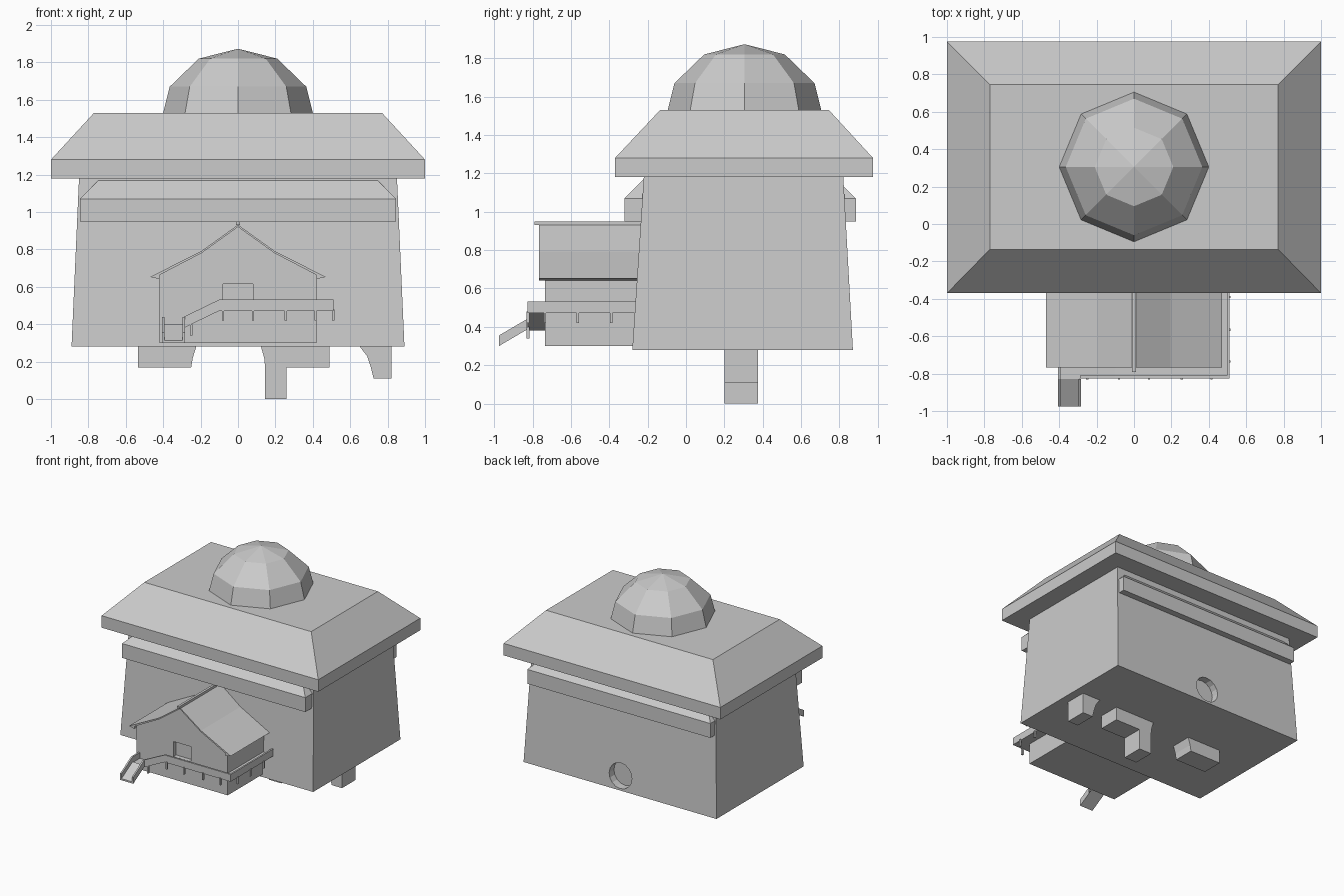
import bpy, math
from mathutils import Vector

if "Cube" in bpy.data.objects:
    bpy.data.objects.remove(bpy.data.objects["Cube"])


def mesh(name, verts, faces):
    me = bpy.data.meshes.new(name)
    me.from_pydata([tuple(v) for v in verts], [], faces)
    me.validate()
    ob = bpy.data.objects.new(name, me)
    bpy.context.collection.objects.link(ob)
    # consistent outward normals
    import bmesh
    bm = bmesh.new()
    bm.from_mesh(me)
    bmesh.ops.recalc_face_normals(bm, faces=bm.faces)
    bm.to_mesh(me)
    bm.free()
    return ob


def loft(name, rings):
    """Closed solid through equally sized rings of points."""
    n = len(rings[0])
    faces = [tuple(range(n)), tuple(range((len(rings) - 1) * n, len(rings) * n))]
    for r in range(len(rings) - 1):
        for i in range(n):
            j = (i + 1) % n
            faces.append((r * n + i, r * n + j, (r + 1) * n + j, (r + 1) * n + i))
    return mesh(name, [p for ring in rings for p in ring], faces)


def rect(x, y0, y1, z):
    return [(-x, y0, z), (x, y0, z), (x, y1, z), (-x, y1, z)]


def prism_y(name, profile, y0, y1):
    """Extrude an (x, z) profile along y."""
    return loft(name, [[(x, y, z) for x, z in profile] for y in (y0, y1)])


def prism_x(name, profile, x0, x1):
    """Extrude a (y, z) profile along x."""
    return loft(name, [[(x, y, z) for y, z in profile] for x in (x0, x1)])


def box(name, x0, x1, y0, y1, z0, z1):
    return prism_y(name, [(x0, z0), (x1, z0), (x1, z1), (x0, z1)], y0, y1)


def cut(ob, cutter):
    cutter.hide_render = True
    cutter.hide_set(True)
    m = ob.modifiers.new("cut", 'BOOLEAN')
    m.operation = 'DIFFERENCE'
    m.object = cutter


# main tapered body with a round recess in the back wall
body = loft("main_body", [rect(0.89, -0.28, 0.87, 0.28), rect(0.85, -0.22, 0.82, 1.18)])
circle = [(0.105 * math.cos(a), 0.4 + 0.105 * math.sin(a))
          for a in (math.tau * i / 16 for i in range(16))]
cut(body, prism_y("back_recess_cutter", circle, 0.80, 1.0))

# lower eave, mostly hidden inside the body
loft("lower_eave", [rect(0.845, -0.32, 0.885, 0.95), rect(0.845, -0.32, 0.885, 1.07),
                    rect(0.745, -0.22, 0.785, 1.17)])

# big roof
loft("main_roof", [rect(1.0, -0.37, 0.975, 1.18), rect(1.0, -0.37, 0.975, 1.28),
                   rect(0.77, -0.135, 0.745, 1.53)])

# eight-sided dome
rings = [[(r * math.cos(math.tau * i / 8), 0.305 + r * math.sin(math.tau * i / 8), z)
          for i in range(8)] for r, z in ((0.4, 1.53), (0.365, 1.67), (0.21, 1.82))]
dome_verts = [p for ring in rings for p in ring] + [(0, 0.305, 1.873)]
dome_faces = [tuple(range(8))]
for i in range(8):
    j = (i + 1) % 8
    dome_faces += [(i, j, 8 + j, 8 + i), (8 + i, 8 + j, 16 + j, 16 + i), (16 + i, 16 + j, 24)]
mesh("dome", dome_verts, dome_faces)

# underside feet
prism_y("foot_left", [(-0.535, 0.29), (-0.535, 0.17), (-0.25, 0.17), (-0.242, 0.22),
                      (-0.22, 0.29)], 0.2, 0.375)
prism_y("foot_middle", [(0.12, 0.29), (0.14, 0.22), (0.145, 0.17), (0.145, 0.0), (0.26, 0.0),
                        (0.26, 0.17), (0.49, 0.17), (0.49, 0.29)], 0.2, 0.375)
prism_y("foot_right", [(0.65, 0.29), (0.655, 0.275), (0.69, 0.23), (0.71, 0.17), (0.725, 0.11),
                       (0.82, 0.11), (0.82, 0.29)], 0.2, 0.375)


def mirrored(half):
    """Mirror right-half profile points that end on x = 0."""
    return half + [(-x, z) for x, z in reversed(half) if x > 0]


# small front house with a door recess
house = prism_y("house_walls", mirrored([(0.42, 0.30), (0.42, 0.67), (0.195, 0.782), (0, 0.922)]),
                -0.735, -0.2)
cut(house, box("door_cutter", -0.08, 0.08, -0.8, -0.70, 0.49, 0.615))

# house roof halves and ridge pole
for s, side in ((1, "right"), (-1, "left")):
    prof = [(0, 0.932), (0.195, 0.792), (0.47, 0.653), (0.42, 0.642), (0.42, 0.663),
            (0.195, 0.78), (0, 0.92)]
    prism_y("house_roof_" + side, [(s * x, z) for x, z in prof], -0.767, -0.2)
box("ridge_pole", -0.01, 0.01, -0.79, -0.2, 0.93, 0.95)

# walkway: floor, sloped front rail, side rail
path = [(-0.29, 0.38), (-0.1, 0.472), (0.51, 0.472)]


def band(h):
    return path + [(x, z + h) for x, z in reversed(path)]


prism_y("walkway_floor", band(0.012), -0.82, -0.73)
prism_y("walkway_front_rail", band(0.06), -0.825, -0.81)
box("walkway_side_floor", 0.41, 0.505, -0.82, -0.2, 0.472, 0.484)
box("walkway_side_rail", 0.497, 0.51, -0.825, -0.2, 0.472, 0.532)

# landing and ramp at the left end
box("landing_floor", -0.4, -0.29, -0.83, -0.73, 0.38, 0.392)
box("landing_rail", -0.405, -0.392, -0.83, -0.73, 0.38, 0.44)


def slope(h):
    return [(-0.975, 0.30), (-0.83, 0.385), (-0.83, 0.385 + h), (-0.975, 0.30 + h)]


prism_x("ramp_floor", slope(0.014), -0.4, -0.29)
for x in (-0.405, -0.297):
    prism_x("ramp_rail", slope(0.055), x, x + 0.013)

# little brackets under the walkway
for x, z in ((-0.25, 0.34), (-0.08, 0.42), (0.08, 0.42), (0.255, 0.42), (0.415, 0.42)):
    box("front_bracket", x - 0.006, x + 0.006, -0.831, -0.815, z, z + 0.06)
for y in (-0.735, -0.565, -0.39):
    box("side_bracket", 0.503, 0.517, y - 0.006, y + 0.006, 0.42, 0.48)
